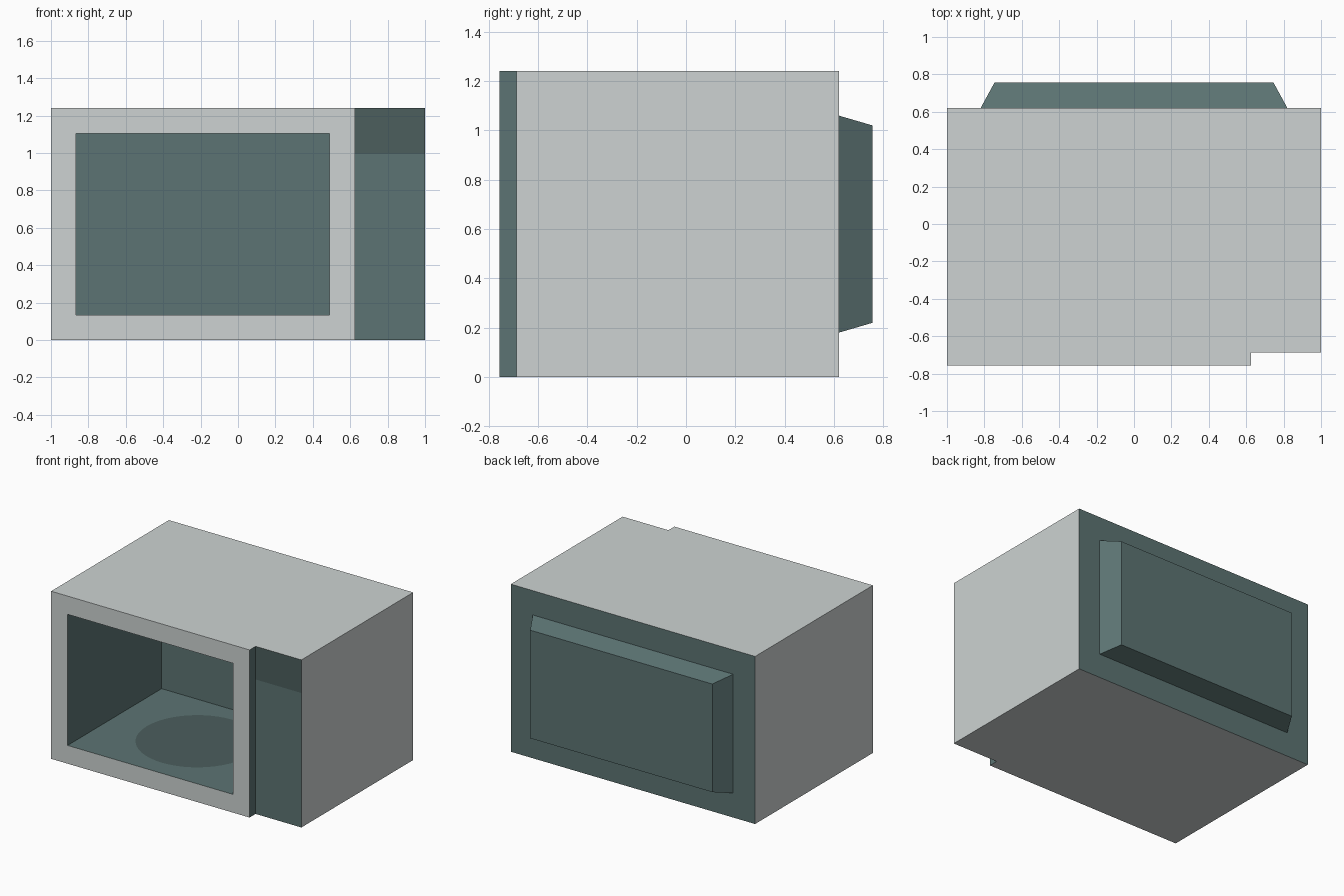
import bpy, bmesh
from mathutils import Vector

if "Cube" in bpy.data.objects:
    bpy.data.objects.remove(bpy.data.objects["Cube"])


def material(name, rgb):
    m = bpy.data.materials.new(name)
    m.diffuse_color = (*rgb, 1)
    m.use_nodes = True
    m.node_tree.nodes["Principled BSDF"].inputs["Base Color"].default_value = m.diffuse_color
    return m


light = material("light_shell", (0.61, 0.65, 0.645))
dark = material("dark_teal", (0.107, 0.175, 0.172))
darker = material("deep_teal", (0.072, 0.112, 0.11))
LIGHT, DARK, DARKER = 0, 1, 2

HEIGHT = 1.24
FRONT, PANEL, BACK = -0.757, -0.687, 0.62
DOOR_X = 0.625
FRAME = 0.135

# Shell: stepped plan outline raised to full height
bm = bmesh.new()
plan = [(-1, FRONT), (DOOR_X, FRONT), (DOOR_X, PANEL),
        (1, PANEL), (1, BACK), (-1, BACK)]
low = [bm.verts.new((x, y, 0)) for x, y in plan]
high = [bm.verts.new((x, y, HEIGHT)) for x, y in plan]
bm.faces.new(low[::-1])
bm.faces.new(high)
n = len(plan)
walls = [bm.faces.new((low[i], low[(i + 1) % n], high[(i + 1) % n], high[i]))
         for i in range(n)]
door, step, panel, right, back, left = walls
for f in (step, panel, back):
    f.material_index = DARK


def inset(face, width):
    bm.normal_update()
    bmesh.ops.inset_individual(bm, faces=[face], thickness=width,
                               use_even_offset=True)


# Cavity: frame the door, then push the opening inwards
inset(door, FRAME)
door.material_index = DARK
inset(door, 0)
for v in door.verts:
    v.co.y = FRONT + 1.10

# Rear housing: tapered bulge on the back
inset(back, 0.18)
inset(back, 0)
centre = Vector((0, BACK, HEIGHT / 2))
for v in back.verts:
    v.co = centre + (v.co - centre) * 0.909
    v.co.y = 0.757

# Display: darker strip at the top of the control panel
bmesh.ops.bisect_plane(bm, geom=[panel, *panel.edges, *panel.verts],
                       plane_co=(0, 0, 0.995), plane_no=(0, 0, 1))
bm.normal_update()
for f in bm.faces:
    c = f.calc_center_median()
    if f.normal.y < -0.9 and c.x > DOOR_X and c.z > 0.995:
        f.material_index = DARKER

mesh = bpy.data.meshes.new("oven_shell")
bm.to_mesh(mesh)
bm.free()
for m in (light, dark, darker):
    mesh.materials.append(m)
shell = bpy.data.objects.new("oven_shell", mesh)
bpy.context.collection.objects.link(shell)

# Turntable: flat disc on the cavity floor
bpy.ops.mesh.primitive_circle_add(vertices=48, radius=0.415, fill_type='NGON',
                                  location=((DOOR_X - 1) / 2, FRONT + 0.55, FRAME + 0.002))
disc = bpy.context.object
disc.name = "turntable"
disc.data.materials.append(darker)
